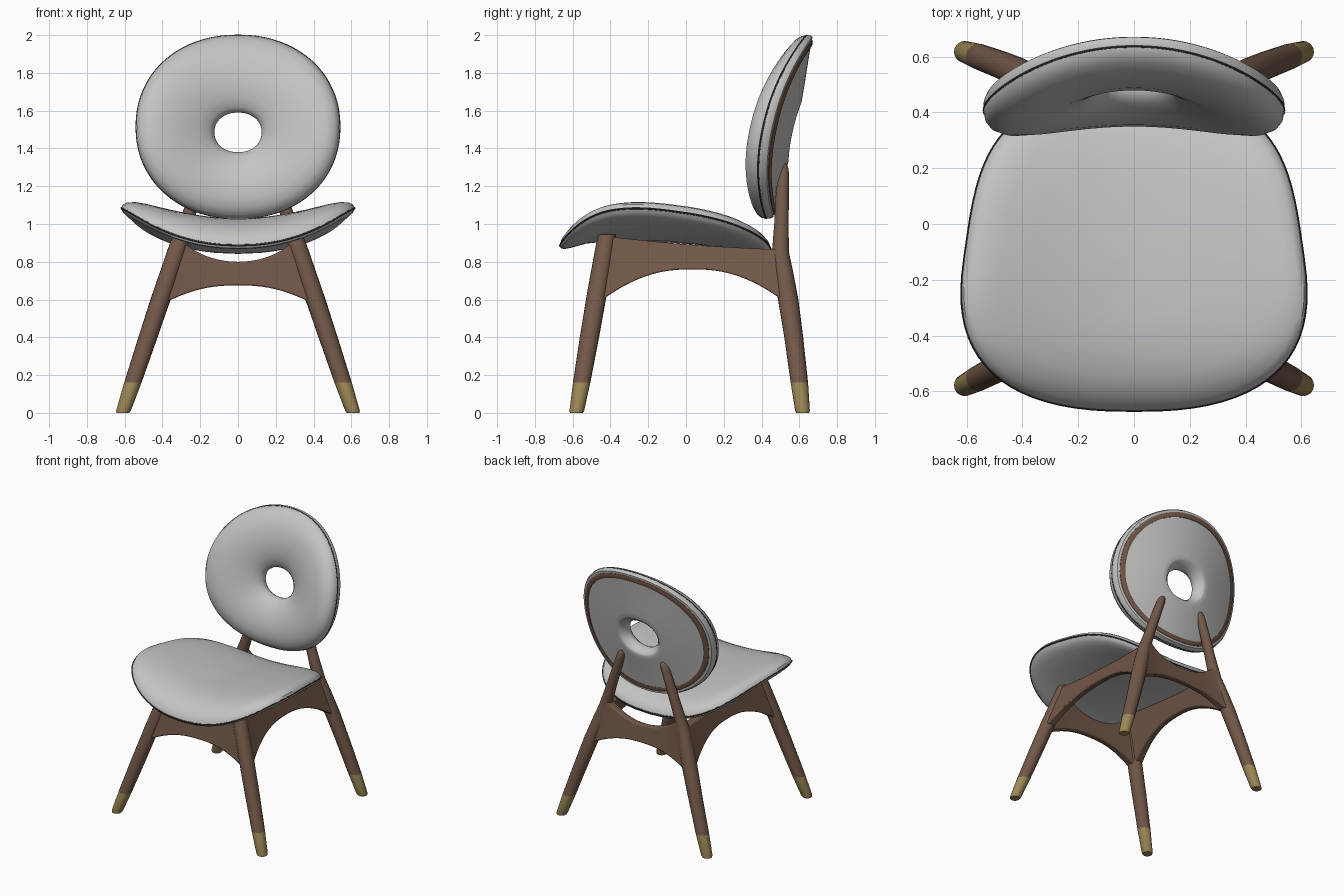
import bpy, bmesh, math

cube = bpy.data.objects.get("Cube")
if cube:
    bpy.data.objects.remove(cube)


def material(name, rgb):
    m = bpy.data.materials.new(name)
    m.use_nodes = True
    m.diffuse_color = (*rgb, 1)
    bsdf = next(n for n in m.node_tree.nodes if n.type == 'BSDF_PRINCIPLED')
    bsdf.inputs["Base Color"].default_value = (*rgb, 1)
    return m


fabric = material("grey_fabric", (0.55, 0.55, 0.545))
piping = material("dark_piping", (0.04, 0.04, 0.04))
wood = material("brown_wood", (0.17, 0.097, 0.065))
brass = material("brass", (0.34, 0.25, 0.095))


def loft(name, rings, mat, join_ends=False, angle=40):
    """Skin closed rings of points; cap the ends or join last to first."""
    bm = bmesh.new()
    loops = [[bm.verts.new(p) for p in ring] for ring in rings]
    n = len(loops[0])
    pairs = list(zip(loops, loops[1:]))
    if join_ends:
        pairs.append((loops[-1], loops[0]))
    for a, b in pairs:
        for i in range(n):
            j = (i + 1) % n
            bm.faces.new((a[i], a[j], b[j], b[i]))
    if not join_ends:
        bm.faces.new(loops[0])
        bm.faces.new(loops[-1])
    bmesh.ops.recalc_face_normals(bm, faces=bm.faces)
    mesh = bpy.data.meshes.new(name)
    bm.to_mesh(mesh)
    bm.free()
    mesh.materials.append(mat)
    ob = bpy.data.objects.new(name, mesh)
    bpy.context.collection.objects.link(ob)
    bpy.ops.object.select_all(action='DESELECT')
    ob.select_set(True)
    bpy.context.view_layer.objects.active = ob
    bpy.ops.object.shade_smooth_by_angle(angle=math.radians(angle))
    return ob


def power(v, n):
    return math.copysign(abs(v) ** (2 / n), v)


def angles(n):
    return [2 * math.pi * i / n for i in range(n)]


def sweep(name, point, section, mat, join_ends=True):
    """Carry a cross-section around an outline given by a point function."""
    loft(name, [[point(a, t, d) for a in angles(80)] for t, d in section], mat, join_ends)


# Seat: rounded, tapered outline on a saddle-shaped base with a drooping front lip
def seat_outline(a):
    n = 3.5 if math.sin(a) > 0 else 2.5
    s = power(math.sin(a), n)
    return 0.607 * power(math.cos(a), n) * (1 - 0.13 * s), 0.56 * s


def seat_point(a, r, d):
    x, y = seat_outline(a)
    x, y = x * r, y * r - 0.11
    lip = max(0, -0.4 - y)
    z = 0.95 - 0.15 * (y + 0.3) ** 2 - 0.6 * lip ** 2 + 0.35 * x * x
    return x, y, z + d


sweep("seat_cushion", seat_point,
      [(0.01, 0.08), (0.2, 0.08), (0.4, 0.081), (0.6, 0.081), (0.78, 0.075), (0.88, 0.063),
       (0.95, 0.043), (0.985, 0.024), (1, 0), (0.985, -0.018), (0.95, -0.03), (0.88, -0.036),
       (0.75, -0.036), (0.5, -0.038), (0.25, -0.042), (0.01, -0.042)], fabric, False)
sweep("seat_piping", seat_point,
      [(0.98, 0.005), (1.001, 0.005), (1.006, 0), (1.001, -0.005), (0.98, -0.005)], piping)


# Backrest: oval with a hole, leaning back and wrapping forward at the sides
def back_point(a, t, d):
    c, s = power(math.cos(a), 2.12), power(math.sin(a), 2.12)
    x = c * (0.125 + (0.54 - 0.125) * t)
    z = (1 - t) * (1.485 + 0.105 * s) + t * (1.514 + 0.486 * s)
    h = z - 1.5
    y = 0.555 + 0.22 * h - 0.08 * h * h - 0.48 * x * x
    return x, y - d * (0.88 + 0.8 * x * x), z


sweep("backrest_cushion", back_point,
      [(0, 0.05), (0.015, 0.075), (0.07, 0.1), (0.2, 0.125), (0.35, 0.14), (0.52, 0.143),
       (0.7, 0.13), (0.84, 0.105), (0.94, 0.07), (0.985, 0.04), (1, 0.01), (0.997, -0.015),
       (0.975, -0.03), (0.9, -0.028), (0.7, -0.026), (0.4, -0.028), (0.2, -0.03),
       (0.125, -0.03), (0.1, -0.025), (0.05, 0), (0.015, 0.025)], fabric)
sweep("backrest_piping", back_point,
      [(0.98, 0.015), (1.001, 0.014), (1.006, 0.009), (1.001, 0.004), (0.98, 0.003)], piping)
sweep("backrest_wood_rim", back_point,
      [(0.85, -0.02), (0.935, -0.02), (0.935, -0.032), (0.92, -0.035), (0.87, -0.035),
       (0.85, -0.032)], wood)


# Legs: splayed centre lines as a function of height
def leg_x(z):
    return 0.61 - 0.333 * z


def front_y(z):
    return -0.58 + 0.172 * z


def back_y(z):
    if z < 0.85:
        return 0.618 - 0.139 * z + 0.008 * math.sin(math.pi * z / 0.85)
    return 0.5 + 0.015 * (z - 0.85) / 0.45


def leg(name, side, y_of, section, mat):
    loft(name, [[(side * leg_x(z) + r * math.cos(a), y_of(z) + r * math.sin(a), z)
                 for a in angles(20)] for z, r in section], mat)


tip = [(0, 0.034), (0.012, 0.039), (0.16, 0.046)]
front_section = [(0.16, 0.046), (0.4, 0.051), (0.65, 0.053), (0.9, 0.05), (0.945, 0.046)]
back_section = [(0.16, 0.046), (0.4, 0.05), (0.6, 0.054), (0.75, 0.05), (0.85, 0.045),
                (1.0, 0.038), (1.15, 0.035), (1.27, 0.031), (1.3, 0.026), (1.317, 0.016),
                (1.323, 0.004)]
for side, label in ((1, "left"), (-1, "right")):
    for end, y_of, section in (("front", front_y, front_section),
                               ("back", back_y, back_section)):
        leg(f"{end}_leg_{label}", side, y_of, section, wood)
        leg(f"{end}_leg_tip_{label}", side, y_of, tip, brass)


# Rails: arched boards lying in the plane between two legs
def rail(name, leg_a, leg_b, top, bottom, across):
    rings = []
    for i in range(25):
        u = i / 12 - 1
        half = 0.022 + 0.014 * abs(u) ** 3
        ring = []
        for z, k in ((bottom(u), -1), (bottom(u), 1), (top(u), 1), (top(u), -1)):
            (ax, ay), (bx, by) = leg_a(z), leg_b(z)
            f = (u + 1) / 2
            ring.append((ax + (bx - ax) * f + across[0] * k * half,
                         ay + (by - ay) * f + across[1] * k * half, z))
        rings.append(ring)
    ob = loft(name, rings, wood)
    bevel = ob.modifiers.new("soft_edges", 'BEVEL')
    bevel.width = 0.008
    bevel.segments = 2
    bevel.limit_method = 'ANGLE'


def line(side, y_of):
    return lambda z: (side * leg_x(z), y_of(z))


for end, y_of in (("front", front_y), ("back", back_y)):
    rail(f"{end}_rail", line(-1, y_of), line(1, y_of),
         lambda u: 0.80 + 0.12 * u * u,
         lambda u: 0.675 - 0.11 * abs(u) ** 2.5, (0, 1))
for side, label in ((1, "left"), (-1, "right")):
    rail(f"side_rail_{label}", line(side, front_y), line(side, back_y),
         lambda u: 0.89 - 0.035 * u + 0.01 * u * u,
         lambda u: 0.76 - 0.19 * abs(u) ** 2.4, (1, 0))
